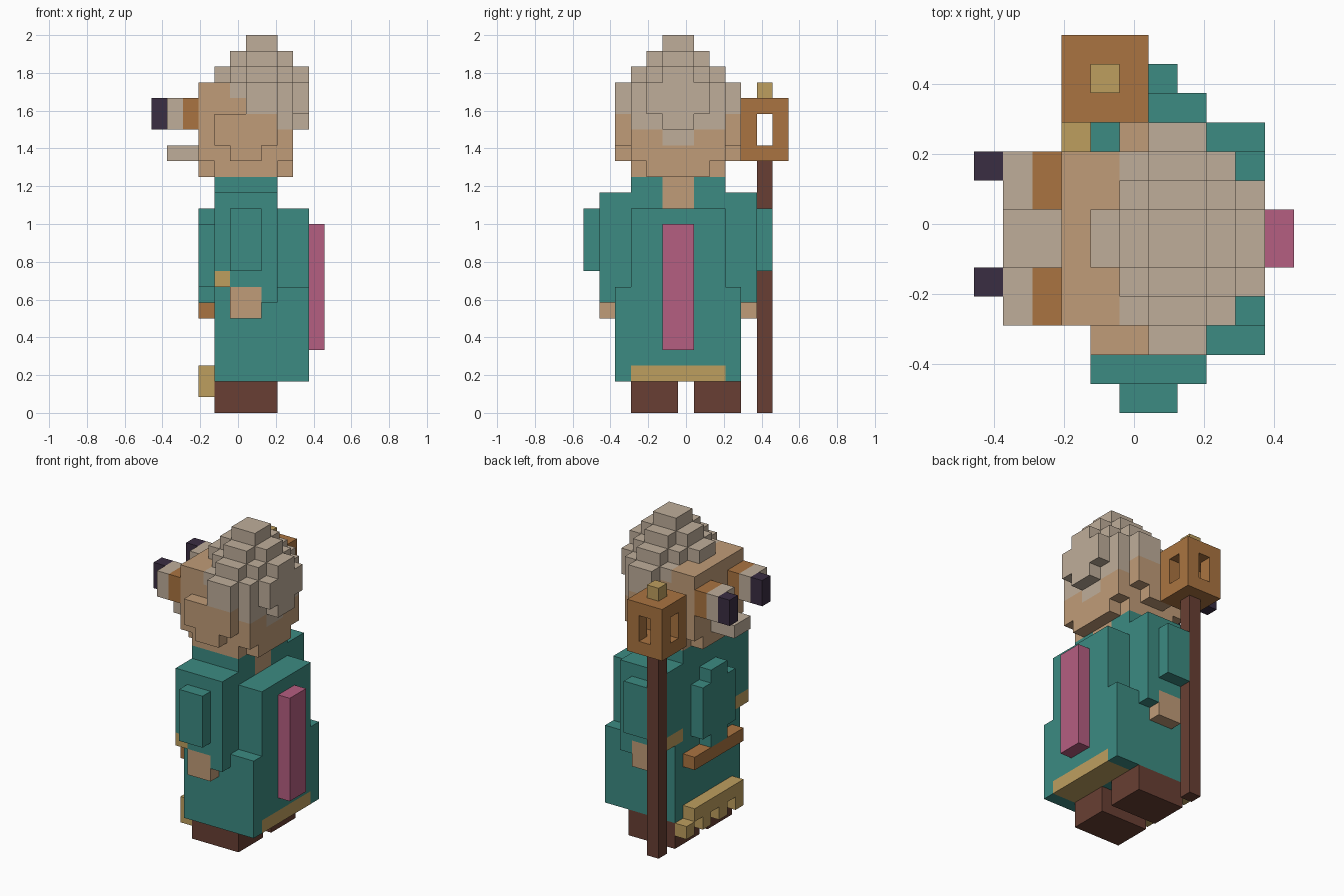
import bpy
import bmesh
from mathutils import Vector

if "Cube" in bpy.data.objects:
    bpy.data.objects.remove(bpy.data.objects["Cube"], do_unlink=True)

UNIT = 1 / 12
ORIGIN = Vector((-5.5, -6.5, 0))
MIRROR = 12  # the body is symmetric about half of this on the y axis


def material(name, hex_code):
    """Flat material from an sRGB hex colour."""
    srgb = [int(hex_code[i:i + 2], 16) / 255 for i in (0, 2, 4)]
    rgba = [((c + 0.055) / 1.055) ** 2.4 for c in srgb] + [1]
    mat = bpy.data.materials.new(name)
    mat.use_nodes = True
    mat.diffuse_color = rgba
    mat.node_tree.nodes["Principled BSDF"].inputs["Base Color"].default_value = rgba
    return mat


MATERIALS = {name: material(name, code) for name, code in {
    "teal_cloth": "3c8b82", "skin": "c09c78", "pale_hair": "bfae9a",
    "copper": "aa7441", "gold": "be9f5f", "pink_cloth": "b55e81",
    "dark_brown": "683f33", "dark_purple": "3a2d42"}.items()}

cells = {}  # block position -> (part name, material name)


def block(part, colour, x, y, z, mirrored=False):
    """Fill a cuboid of blocks, optionally with its copy across the body."""
    spans = [y]
    if mirrored:
        spans.append((MIRROR - y[1], MIRROR - y[0]))
    for span in spans:
        side = ("right_" if span == y else "left_") if mirrored else ""
        for i in range(*x):
            for j in range(*span):
                for k in range(*z):
                    cells[i, j, k] = (side + part, colour)


def carve(x, y, z):
    for i in range(*x):
        for j in range(*y):
            for k in range(*z):
                cells.pop((i, j, k), None)


# Shoes
block("shoe_right", "dark_brown", (4, 8), (3, 6), (0, 2))
block("shoe_left", "dark_brown", (4, 8), (7, 10), (0, 2))

# Robe: wide skirt, narrower back, raised shoulders
block("robe", "teal_cloth", (4, 10), (2, 10), (2, 8))
block("robe", "teal_cloth", (4, 10), (3, 9), (8, 13))
block("robe", "teal_cloth", (4, 8), (3, 9), (13, 15))
block("robe", "gold", (8, 10), (3, 9), (2, 3))
block("neck", "skin", (5, 8), (5, 7), (13, 15))

# Chest panel, belt and fringe
block("chest_panel", "teal_cloth", (3, 4), (4, 8), (8, 12))
block("chest_panel", "teal_cloth", (3, 4), (5, 7), (7, 13))
block("belt", "copper", (3, 4), (3, 9), (6, 7))
block("fringe", "gold", (3, 4), (3, 9), (2, 3))
for tooth in range(3, 10, 2):
    block("fringe", "gold", (3, 4), (tooth, tooth + 1), (1, 2))

# Back sash
block("back_sash", "pink_cloth", (10, 11), (5, 7), (4, 12))

# Arms with slanted sleeves, cuffs and hands
block("sleeve", "teal_cloth", (4, 8), (1, 3), (9, 14), True)
block("sleeve", "teal_cloth", (5, 8), (1, 3), (7, 9), True)
block("sleeve", "teal_cloth", (5, 7), (0, 1), (9, 13), True)
block("cuff", "gold", (4, 5), (1, 3), (8, 9), True)
block("hand", "skin", (5, 7), (1, 2), (6, 8), True)

# Head: core, rounded jaw, cheeks
block("head", "skin", (3, 9), (3, 9), (16, 21))
block("head", "skin", (3, 9), (4, 8), (15, 16))
block("head", "skin", (4, 8), (3, 9), (15, 16))
block("head", "skin", (4, 8), (2, 3), (17, 19))
block("head", "skin", (5, 8), (9, 10), (17, 19))
for y in ((2, 3), (9, 10)):
    block("head", "skin", (5, 7), y, (16, 17))
    block("head", "skin", (6, 8), y, (19, 21))

# Stepped crown and back of the hair
block("head", "skin", (9, 10), (4, 8), (19, 21))
block("head", "skin", (9, 10), (5, 7), (18, 22))
block("head", "skin", (4, 10), (5, 7), (21, 22))
block("head", "skin", (5, 9), (4, 8), (21, 22))
block("head", "skin", (6, 8), (3, 9), (21, 22))
block("head", "skin", (5, 9), (5, 7), (22, 23))
block("head", "skin", (6, 8), (4, 8), (22, 23))
block("head", "skin", (6, 8), (5, 7), (23, 24))


def hairline(x, y):
    """Lowest hair level, falling from the brow to the nape."""
    if x >= 8:
        return 17 if y in (5, 6) else 18
    return 19 if x >= 6 else 20 if x == 5 else 21


for (i, j, k), (part, colour) in list(cells.items()):
    if part == "head" and k >= hairline(i, j):
        cells[i, j, k] = ("hair", "pale_hair")

# Eyes in copper rims, pupils glancing to one side, moustache
for name, y in (("right", 3), ("left", 7)):
    block(name + "_rim", "copper", (2, 3), (y, y + 2), (18, 20))
    block(name + "_eye", "pale_hair", (1, 2), (y, y + 2), (18, 20))
    block(name + "_pupil", "dark_purple", (0, 1), (y + 1, y + 2), (18, 20))
block("moustache", "pale_hair", (1, 3), (5, 7), (16, 17))

# Lantern staff
block("staff", "dark_brown", (4, 5), (11, 12), (0, 16))
block("lantern", "copper", (3, 6), (10, 13), (16, 20))
carve((3, 6), (11, 12), (17, 19))
carve((4, 5), (10, 13), (17, 19))
block("lantern_knob", "gold", (4, 5), (11, 12), (20, 21))


def build(part):
    """Make one object from the outer faces of a part's blocks."""
    mesh = bpy.data.meshes.new(part)
    bm = bmesh.new()
    colours = sorted({c for p, c in cells.values() if p == part})
    for colour in colours:
        mesh.materials.append(MATERIALS[colour])
    for pos, (owner, colour) in cells.items():
        if owner != part:
            continue
        for axis in range(3):
            for sign in (-1, 1):
                normal = Vector((0, 0, 0))
                normal[axis] = sign
                if tuple(int(a + b) for a, b in zip(pos, normal)) in cells:
                    continue
                u = Vector((0, 0, 0))
                u[(axis + 1) % 3] = 0.5
                v = normal.cross(u)
                mid = Vector(pos) + Vector((0.5, 0.5, 0.5)) + normal / 2 + ORIGIN
                corners = (mid - u - v, mid + u - v, mid + u + v, mid - u + v)
                face = bm.faces.new([bm.verts.new(c * UNIT) for c in corners])
                face.material_index = colours.index(colour)
    bmesh.ops.remove_doubles(bm, verts=bm.verts, dist=UNIT / 100)
    bmesh.ops.dissolve_limit(bm, angle_limit=0.01, verts=bm.verts,
                             edges=bm.edges, delimit={"MATERIAL"})
    bm.to_mesh(mesh)
    bm.free()
    bpy.context.collection.objects.link(bpy.data.objects.new(part, mesh))


for part in sorted({p for p, c in cells.values()}):
    build(part)
